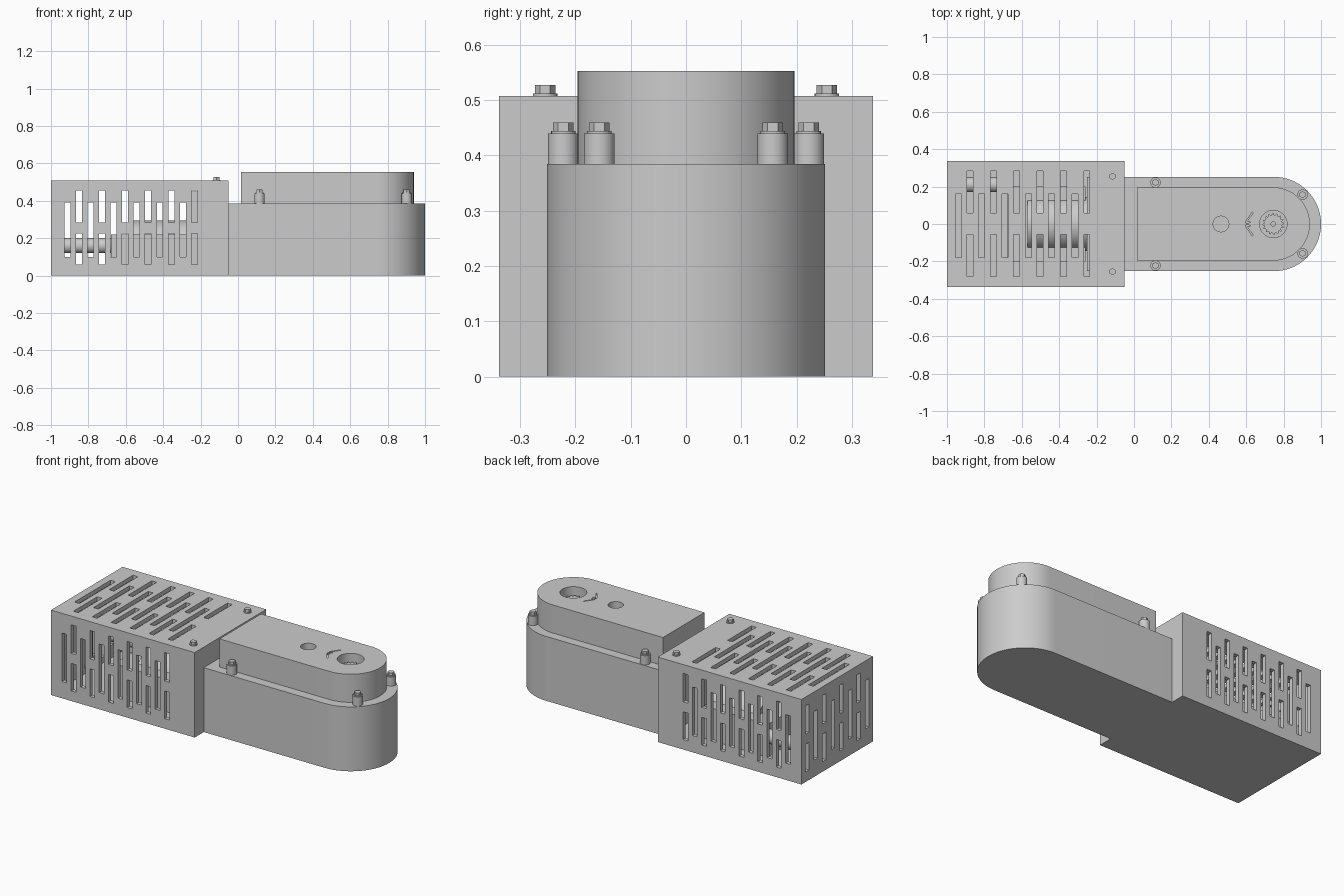
import bpy, bmesh, math
from mathutils import Matrix, Vector

if "Cube" in bpy.data.objects:
    bpy.data.objects.remove(bpy.data.objects["Cube"], do_unlink=True)

grey = bpy.data.materials.new("plain grey")
grey.use_nodes = True
grey.diffuse_color = (0.6, 0.6, 0.6, 1)
grey.node_tree.nodes["Principled BSDF"].inputs["Base Color"].default_value = (0.6, 0.6, 0.6, 1)


def finish(bm, name):
    bmesh.ops.recalc_face_normals(bm, faces=bm.faces)
    mesh = bpy.data.meshes.new(name)
    bm.to_mesh(mesh)
    bm.free()
    mesh.materials.append(grey)
    ob = bpy.data.objects.new(name, mesh)
    bpy.context.collection.objects.link(ob)
    return ob


def add_box(bm, lo, hi):
    lo, hi = Vector(lo), Vector(hi)
    mat = Matrix.Translation((lo + hi) / 2) @ Matrix.Diagonal((hi - lo).to_4d())
    bmesh.ops.create_cube(bm, size=1, matrix=mat)


def add_cyl(bm, x, y, z0, z1, r, sides=32):
    bmesh.ops.create_cone(bm, cap_ends=True, segments=sides, radius1=r, radius2=r,
                          depth=z1 - z0, matrix=Matrix.Translation((x, y, (z0 + z1) / 2)))


def add_prism(bm, points, z0, z1):
    face = bm.faces.new([bm.verts.new((x, y, z0)) for x, y in points])
    new = bmesh.ops.extrude_face_region(bm, geom=[face])["geom"]
    verts = [v for v in new if isinstance(v, bmesh.types.BMVert)]
    bmesh.ops.translate(bm, verts=verts, vec=(0, 0, z1 - z0))


def box(name, lo, hi):
    bm = bmesh.new()
    add_box(bm, lo, hi)
    return finish(bm, name)


def smooth(ob):
    bpy.ops.object.select_all(action='DESELECT')
    bpy.context.view_layer.objects.active = ob
    ob.select_set(True)
    bpy.ops.object.shade_smooth_by_angle(angle=math.radians(30))


def cut(ob, cutter):
    bpy.ops.object.select_all(action='DESELECT')
    bpy.context.view_layer.objects.active = ob
    ob.select_set(True)
    mod = ob.modifiers.new("cut", 'BOOLEAN')
    mod.operation = 'DIFFERENCE'
    mod.solver = 'EXACT'
    mod.object = cutter
    bpy.ops.object.modifier_apply(modifier=mod.name)
    bpy.data.objects.remove(cutter, do_unlink=True)


def round_end(x0, x1, r, steps=40):
    # Outline with a square left end and a half-round right end
    arc = [(x1 - r + r * math.cos(a), r * math.sin(a))
           for a in (math.pi * (i / steps - 0.5) for i in range(steps + 1))]
    return [(x0, -r)] + arc + [(x0, r)]


# Ventilated cage: a hollow box
W, H, X0, X1, T = 0.338, 0.508, -1.0, -0.05, 0.025
cage = box("vent_cage", (X0, -W, 0), (X1, W, H))
cut(cage, box("cavity", (X0 + T, -W + T, T), (X1 - T, W - T, H - T)))

# Slots alternate between one long middle slot and a pair of short ones
wall_spans = ([(0.10, 0.39)], [(0.06, 0.225), (0.285, 0.455)])
roof_spans = ([(-0.18, 0.16)], [(-0.28, -0.055), (0.058, 0.283)])
HW = 0.016
slots = bmesh.new()
for i in range(12):
    x = -0.912 + 0.0617 * i
    for z0, z1 in wall_spans[i % 2]:
        for side in (-1, 1):
            ys = sorted((side * (W - 0.035), side * (W + 0.05)))
            add_box(slots, (x - HW, ys[0], z0), (x + HW, ys[1], z1))
    x = -0.939 + 0.0624 * i
    for y0, y1 in roof_spans[i % 2]:
        add_box(slots, (x - HW, y0, H - 0.035), (x + HW, y1, H + 0.05))
for i in range(8):
    y = 0.283 - 0.081 * i
    for z0, z1 in wall_spans[1 - i % 2]:
        add_box(slots, (X0 - 0.05, y - HW, z0), (X0 + 0.035, y + HW, z1))
cut(cage, finish(slots, "slot_cutter"))

# Machinery inside the cage
box("motor_base", (-0.68, -0.2, T), (-0.26, 0.2, 0.22))
box("motor_bracket", (-0.25, -0.25, T), (-0.205, 0.25, 0.45))
for name, x0, x1, y, z, r in (("motor", -0.57, -0.25, 0, 0.15, 0.145),
                              ("motor_shaft", -0.97, -0.68, 0.21, 0.16, 0.04)):
    bm = bmesh.new()
    add_cyl(bm, 0, 0, x0, x1, r)
    bmesh.ops.rotate(bm, verts=bm.verts, matrix=Matrix.Rotation(math.pi / 2, 3, 'Y'))
    bmesh.ops.translate(bm, verts=bm.verts, vec=(0, y, z))
    smooth(finish(bm, name))

# Lower housing
BODY, LID = 0.385, 0.553
bm = bmesh.new()
add_prism(bm, round_end(X1, 1.0, 0.252), 0, BODY)
smooth(finish(bm, "lower_housing"))

# Upper housing with two holes and an engraved turning mark
bm = bmesh.new()
add_prism(bm, round_end(0.015, 0.94, 0.196), BODY, LID)
lid = finish(bm, "upper_housing")
HUB = 0.745
bm = bmesh.new()
add_cyl(bm, 0.465, 0, LID - 0.1, LID + 0.05, 0.042)
add_cyl(bm, HUB, 0, LID - 0.12, LID + 0.05, 0.073, 48)
upper = [(0.632, 0.06), (0.598, 0.012), (0.598, 0), (0.625, 0.006), (0.606, 0.012), (0.638, 0.058)]
for s in (1, -1):
    add_prism(bm, [(x, s * (y + 0.003)) for x, y in upper], LID - 0.01, LID + 0.05)
cut(lid, finish(bm, "hole_cutter"))
smooth(lid)

# Splined output hub inside the large hole
bm = bmesh.new()
teeth = [(HUB + r * math.cos(a), r * math.sin(a))
         for i in range(64)
         for r, a in [(0.058 if i % 4 < 2 else 0.048, math.tau * i / 64)]]
add_prism(bm, teeth, LID - 0.13, LID - 0.045)
hub = finish(bm, "output_hub")
bm = bmesh.new()
add_cyl(bm, HUB, 0, LID - 0.08, LID, 0.012, 16)
cut(hub, finish(bm, "hub_bore_cutter"))


def bolt(name, x, y, z):
    bm = bmesh.new()
    add_cyl(bm, x, y, z, z + 0.004, 0.022, 24)
    add_cyl(bm, x, y, z + 0.004, z + 0.02, 0.0185, 6)
    finish(bm, name)


# Bolts on the cage, and bosses with bolts around the upper housing
for side, label in ((1, "back"), (-1, "front")):
    bolt("cage_bolt_" + label, -0.115, side * 0.255, H)
    for x, y, end in ((0.115, 0.222, "inner"), (0.902, 0.157, "outer")):
        bm = bmesh.new()
        add_cyl(bm, x, side * y, BODY, 0.44, 0.028)
        smooth(finish(bm, f"boss_{end}_{label}"))
        bolt(f"boss_bolt_{end}_{label}", x, side * y, 0.44)
